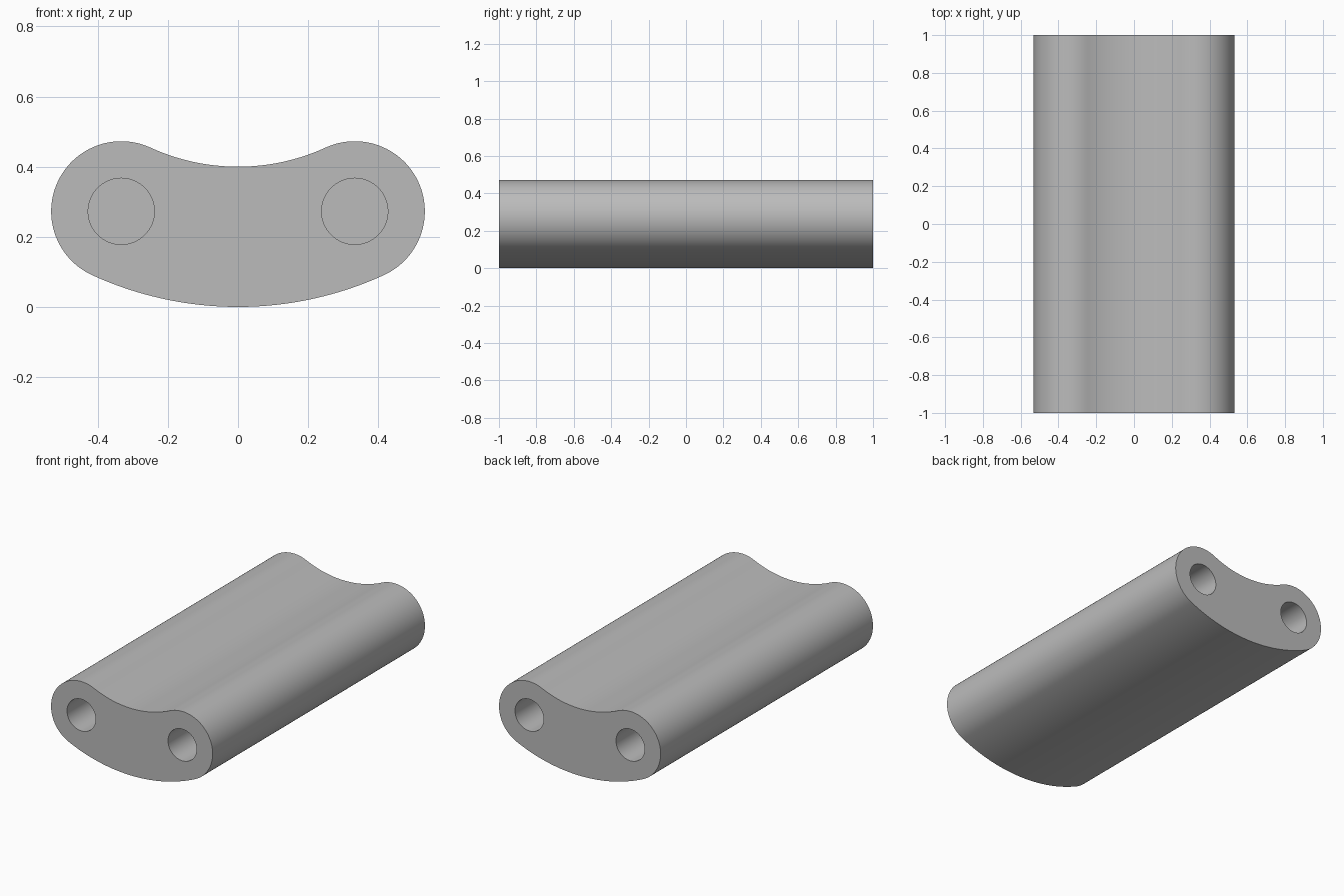
import bpy, bmesh
from math import sin, cos, asin, pi
from mathutils import Matrix

if "Cube" in bpy.data.objects:
    bpy.data.objects.remove(bpy.data.objects["Cube"])

# Curved slot section: one arc centre line with rounded ends
MID, HALF_W, LENGTH = 0.8, 0.2, 2.0
ARC_Z = MID + HALF_W
SPREAD = asin(0.333 / MID)
HOLE_R, HOLE_DEPTH = 0.0945, 0.5
LOBE_X, LOBE_Z = MID * sin(SPREAD), ARC_Z - MID * cos(SPREAD)

grey = bpy.data.materials.new("plain grey")
grey.use_nodes = True
colour = (0.5, 0.5, 0.5, 1)
grey.diffuse_color = colour
grey.node_tree.nodes["Principled BSDF"].inputs["Base Color"].default_value = colour


def arc(cx, cz, r, a0, a1, steps):
    """Points on an arc; angle 0 points down, positive towards +x."""
    angles = [a0 + (a1 - a0) * i / steps for i in range(steps)]
    return [(cx + r * sin(a), cz - r * cos(a)) for a in angles]


def add_object(name, bm):
    mesh = bpy.data.meshes.new(name)
    bm.to_mesh(mesh)
    bm.free()
    mesh.materials.append(grey)
    obj = bpy.data.objects.new(name, mesh)
    bpy.context.collection.objects.link(obj)
    return obj


# Outline: underside, +x lobe, hollow top, -x lobe
outline = (arc(0, ARC_Z, MID + HALF_W, -SPREAD, SPREAD, 48)
           + arc(LOBE_X, LOBE_Z, HALF_W, SPREAD, SPREAD + pi, 48)
           + arc(0, ARC_Z, MID - HALF_W, SPREAD, -SPREAD, 48)
           + arc(-LOBE_X, LOBE_Z, HALF_W, pi - SPREAD, 2 * pi - SPREAD, 48))

# Extruded bar
bm = bmesh.new()
face = bm.faces.new([bm.verts.new((x, -LENGTH / 2, z)) for x, z in outline])
grown = bmesh.ops.extrude_face_region(bm, geom=[face], use_keep_orig=True)
moved = [v for v in grown["geom"] if isinstance(v, bmesh.types.BMVert)]
bmesh.ops.translate(bm, verts=moved, vec=(0, LENGTH, 0))
bmesh.ops.recalc_face_normals(bm, faces=bm.faces)
bar = add_object("curved_bar", bm)

# Blind round holes, two in each end
bm = bmesh.new()
for side in (-1, 1):
    for end in (-1, 1):
        place = (Matrix.Translation((side * LOBE_X, end * LENGTH / 2, LOBE_Z))
                 @ Matrix.Rotation(pi / 2, 4, 'X'))
        bmesh.ops.create_cone(bm, cap_ends=True, segments=64, radius1=HOLE_R,
                              radius2=HOLE_R, depth=2 * HOLE_DEPTH, matrix=place)
cutter = add_object("hole_cutter", bm)
cutter.hide_render = True

bpy.ops.object.select_all(action='DESELECT')
bar.select_set(True)
bpy.context.view_layer.objects.active = bar
cut = bar.modifiers.new("holes", 'BOOLEAN')
cut.operation, cut.solver, cut.object = 'DIFFERENCE', 'EXACT', cutter
bpy.ops.object.modifier_apply(modifier=cut.name)
bpy.data.objects.remove(cutter)
bpy.ops.object.shade_smooth_by_angle(angle=0.6)
